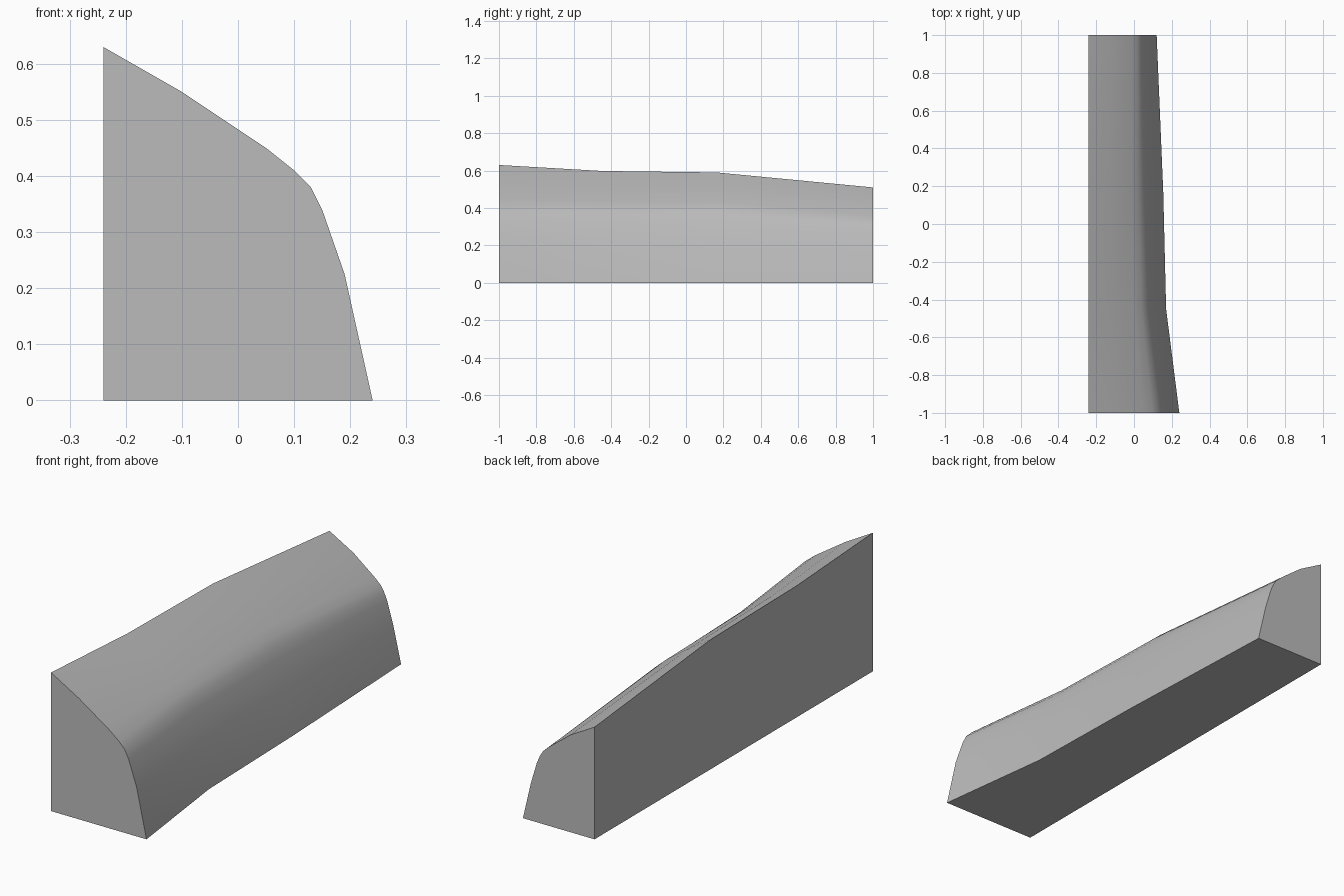
import bpy
import bmesh
import math

default = bpy.data.objects.get("Cube")
if default:
    bpy.data.objects.remove(default, do_unlink=True)


def material(name, value):
    mat = bpy.data.materials.new(name)
    mat.use_nodes = True
    colour = (value, value, value, 1)
    mat.diffuse_color = colour
    mat.node_tree.nodes["Principled BSDF"].inputs["Base Color"].default_value = colour
    return mat


# Cross-sections (y, [(x, z) from the ridge of the flat wall down to the outer foot])
WALL_X = -0.24
SECTIONS = [
    (-1.0, [(WALL_X, .63), (-.10, .55), (.05, .45), (.10, .41),
            (.13, .38), (.15, .34), (.19, .225), (.24, 0)]),
    (-.45, [(WALL_X, .598), (-.12, .522), (0, .436), (.04, .405),
            (.065, .375), (.085, .33), (.125, .21), (.17, 0)]),
    (.165, [(WALL_X, .59), (-.125, .515), (-.01, .433), (.025, .402),
            (.05, .37), (.07, .325), (.11, .21), (.155, 0)]),
    (1.0, [(WALL_X, .51), (-.12, .443), (-.01, .358), (.02, .33),
           (.035, .305), (.05, .27), (.08, .17), (.12, 0)]),
]

# Loft closed rings along y, then cap both ends
bm = bmesh.new()
rings = [[bm.verts.new((x, y, z)) for x, z in profile + [(WALL_X, 0)]]
         for y, profile in SECTIONS]
for a, b in zip(rings, rings[1:]):
    for i in range(len(a)):
        j = (i + 1) % len(a)
        bm.faces.new((a[i], a[j], b[j], b[i]))
bm.faces.new(rings[0])
bm.faces.new(rings[-1])
bmesh.ops.recalc_face_normals(bm, faces=bm.faces)

mesh = bpy.data.meshes.new("curved_panel_block")
bm.to_mesh(mesh)
bm.free()
block = bpy.data.objects.new("curved_panel_block", mesh)
bpy.context.collection.objects.link(block)
mesh.materials.append(material("plain_grey", 0.5))

# Smooth the curved side, keep the wall, base and end edges crisp
bpy.ops.object.select_all(action='DESELECT')
block.select_set(True)
bpy.context.view_layer.objects.active = block
bpy.ops.object.shade_smooth_by_angle(angle=math.radians(30))
